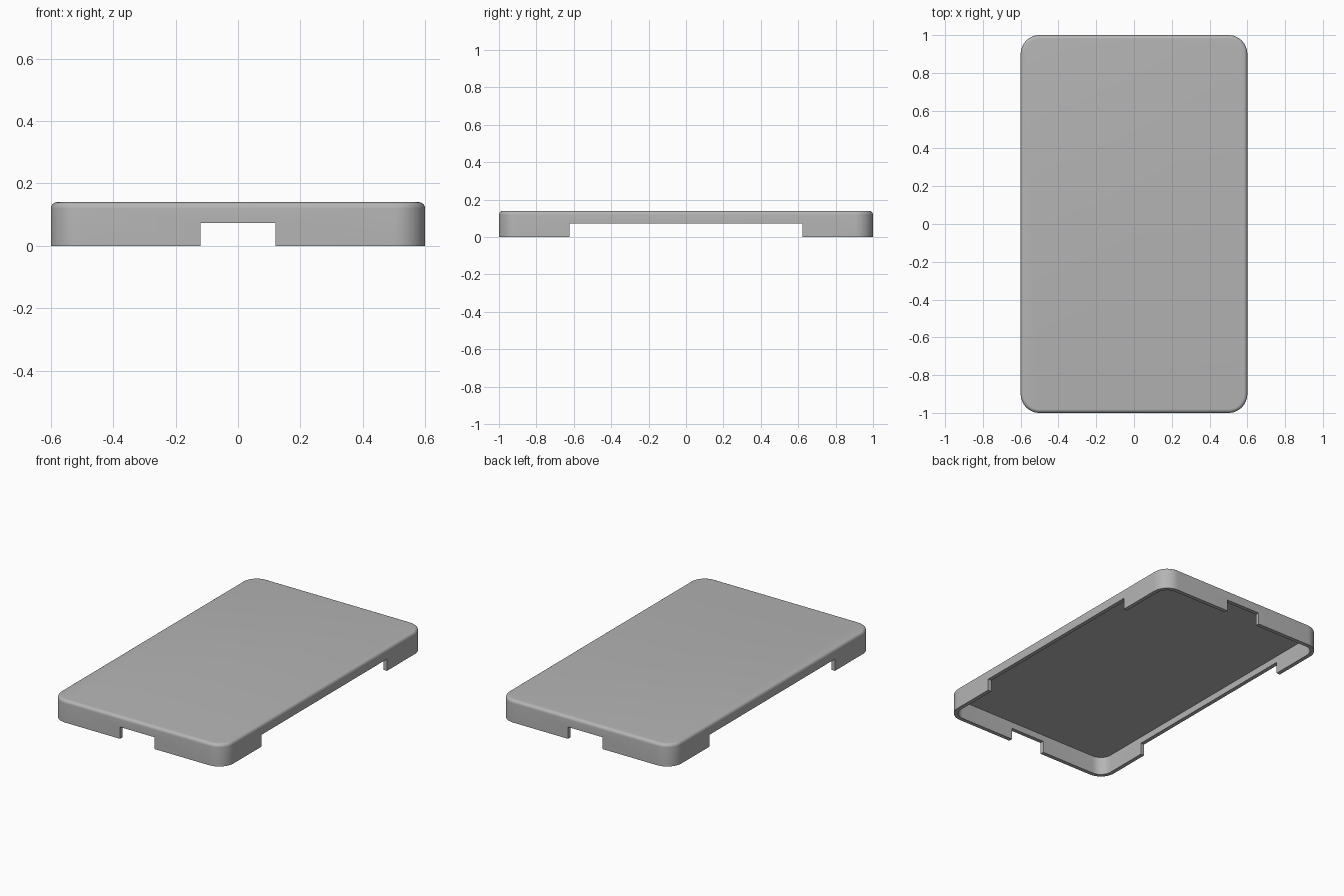
import bpy, bmesh, math

HALF_X, HALF_Y, HEIGHT = 0.6, 1.0, 0.14
CORNER, FILLET = 0.1, 0.02
WALL, ROOF = 0.025, 0.025
NOTCH_TOP = 0.074

if "Cube" in bpy.data.objects:
    bpy.data.objects.remove(bpy.data.objects["Cube"])

grey = bpy.data.materials.new("plain grey")
grey.use_nodes = True
colour = (0.46, 0.46, 0.46, 1)
grey.diffuse_color = colour
grey.node_tree.nodes["Principled BSDF"].inputs["Base Color"].default_value = colour


def rounded_ring(bm, inset, z, steps=12):
    """Rounded rectangle of vertices, inset from the outer outline."""
    cx, cy, r = HALF_X - CORNER, HALF_Y - CORNER, CORNER - inset
    ring = []
    for k, (sx, sy) in enumerate([(1, 1), (-1, 1), (-1, -1), (1, -1)]):
        for i in range(steps + 1):
            a = math.pi / 2 * (k + i / steps)
            ring.append(bm.verts.new((sx * cx + r * math.cos(a), sy * cy + r * math.sin(a), z)))
    return ring


def make_object(name, bm):
    bmesh.ops.recalc_face_normals(bm, faces=bm.faces)
    mesh = bpy.data.meshes.new(name)
    bm.to_mesh(mesh)
    bm.free()
    obj = bpy.data.objects.new(name, mesh)
    bpy.context.collection.objects.link(obj)
    return obj


# Hollow lid: ceiling, inner wall, rim, outer wall, rounded top edge, top
ceiling = HEIGHT - ROOF
profile = [(WALL, ceiling), (WALL, 0), (0, 0)]
for i in range(7):
    a = math.pi / 2 * i / 6
    profile.append((FILLET * (1 - math.cos(a)), HEIGHT - FILLET * (1 - math.sin(a))))

bm = bmesh.new()
rings = [rounded_ring(bm, inset, z) for inset, z in profile]
for low, high in zip(rings, rings[1:]):
    for i in range(len(low)):
        j = (i + 1) % len(low)
        bm.faces.new((low[i], low[j], high[j], high[i]))
bm.faces.new(rings[0])
bm.faces.new(rings[-1])
lid = make_object("lid_shell", bm)
lid.data.materials.append(grey)

# Notches through the end walls and the long side walls
for name, sx, sy in [("end_notch_cutter", 0.24, 3), ("side_notch_cutter", 2, 1.245)]:
    bm = bmesh.new()
    bmesh.ops.create_cube(bm, size=1)
    bmesh.ops.scale(bm, vec=(sx, sy, NOTCH_TOP * 2), verts=bm.verts)
    cutter = make_object(name, bm)
    cutter.hide_render = True
    bpy.context.view_layer.objects.active = lid
    mod = lid.modifiers.new(name, 'BOOLEAN')
    mod.operation, mod.solver, mod.object = 'DIFFERENCE', 'EXACT', cutter
    bpy.ops.object.modifier_apply(modifier=mod.name)
    bpy.data.objects.remove(cutter)

# Smooth corners and top edge, crisp rim and notches
bpy.ops.object.select_all(action='DESELECT')
lid.select_set(True)
bpy.context.view_layer.objects.active = lid
bpy.ops.object.shade_smooth_by_angle(angle=math.radians(35))
